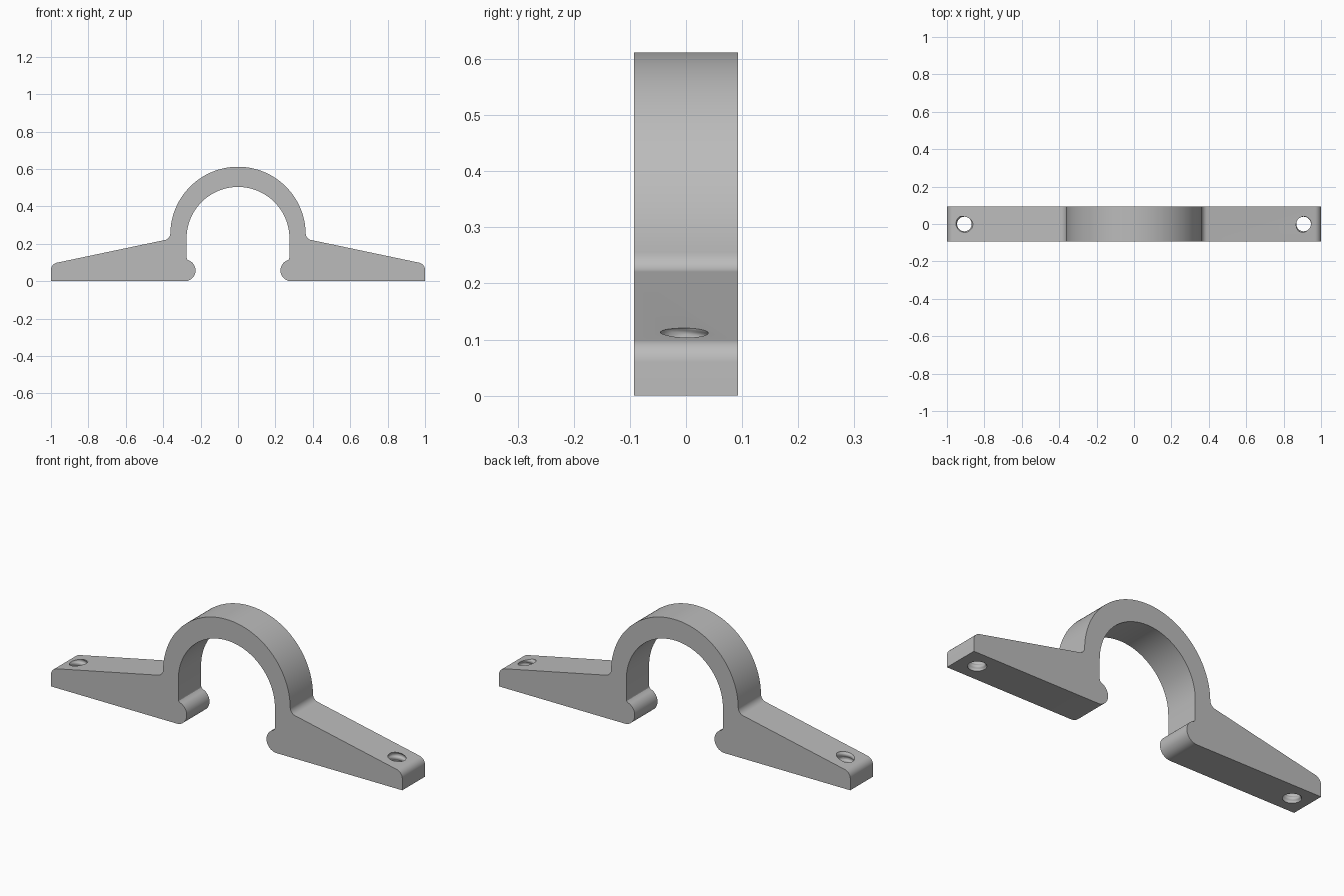
import bpy, bmesh
from math import sin, cos, radians, pi

if "Cube" in bpy.data.objects:
    bpy.data.objects.remove(bpy.data.objects["Cube"])

DEPTH = 0.185
HOLE_X = 0.907

grey = bpy.data.materials.new("plain grey")
grey.use_nodes = True
colour = (0.5, 0.5, 0.5, 1)
grey.diffuse_color = colour
grey.node_tree.nodes["Principled BSDF"].inputs["Base Color"].default_value = colour


def arc(cx, cz, r, start, end, steps):
    angles = [radians(start + (end - start) * i / steps) for i in range(steps + 1)]
    return [(cx + r * cos(a), cz + r * sin(a)) for a in angles]


def make_object(name, bm):
    bmesh.ops.recalc_face_normals(bm, faces=bm.faces)
    mesh = bpy.data.meshes.new(name)
    bm.to_mesh(mesh)
    bm.free()
    mesh.materials.append(grey)
    obj = bpy.data.objects.new(name, mesh)
    bpy.context.collection.objects.link(obj)
    return obj


# Half outline: outer arch, fillet, sloping foot, snap lip, inner arch
half = arc(0, 0.25, 0.362, 90, 0, 32)
half += arc(0.397, 0.255, 0.035, 180, 258, 10)
half += arc(0.96, 0.06, 0.04, 78, 0, 10)
half += [(1, 0)]
half += arc(0.285, 0.058, 0.058, 270, 120, 18)
half += [(0.267, 0.113), (0.273, 0.119), (0.275, 0.127)]
half += arc(0, 0.229, 0.275, 0, 90, 32)
outline = half + [(-x, z) for x, z in reversed(half[1:-1])]

# Clamp body extruded through its depth
bm = bmesh.new()
face = bm.faces.new([bm.verts.new((x, -DEPTH / 2, z)) for x, z in outline])
extruded = bmesh.ops.extrude_face_region(bm, geom=[face])
moved = [v for v in extruded["geom"] if isinstance(v, bmesh.types.BMVert)]
bmesh.ops.translate(bm, verts=moved, vec=(0, DEPTH, 0))
clamp = make_object("pipe_clamp", bm)


def screw_cutter(name, x):
    """Closed column whose radius follows a helical thread."""
    sides, rows, pitch, low, high = 32, 60, 0.036, -0.03, 0.16
    bm = bmesh.new()
    rings = []
    for j in range(rows + 1):
        z = low + (high - low) * j / rows
        ring = []
        for i in range(sides):
            a = 2 * pi * i / sides
            phase = (z / pitch - i / sides) % 1
            r = 0.039 + 0.007 * min(1, max(0, 1.3 - abs(phase - 0.5) * 4 + 0.2))
            ring.append(bm.verts.new((x + r * cos(a), r * sin(a), z)))
        rings.append(ring)
    for lower, upper in zip(rings, rings[1:]):
        for i in range(sides):
            k = (i + 1) % sides
            bm.faces.new((lower[i], lower[k], upper[k], upper[i]))
    bm.faces.new(rings[0])
    bm.faces.new(rings[-1])
    bmesh.ops.triangulate(bm, faces=bm.faces)
    return make_object(name, bm)


# Threaded screw holes in both feet
bpy.context.view_layer.objects.active = clamp
for side, x in (("left", HOLE_X), ("right", -HOLE_X)):
    cutter = screw_cutter(side + "_hole_cutter", x)
    cutter.hide_render = True
    cut = clamp.modifiers.new(side + "_hole", 'BOOLEAN')
    cut.operation = 'DIFFERENCE'
    cut.solver = 'EXACT'
    cut.object = cutter
    bpy.ops.object.modifier_apply(modifier=cut.name)
    bpy.data.objects.remove(cutter)

# Smooth curves, crisp edges
bpy.ops.object.select_all(action='DESELECT')
clamp.select_set(True)
bpy.ops.object.shade_smooth_by_angle(angle=radians(30))
